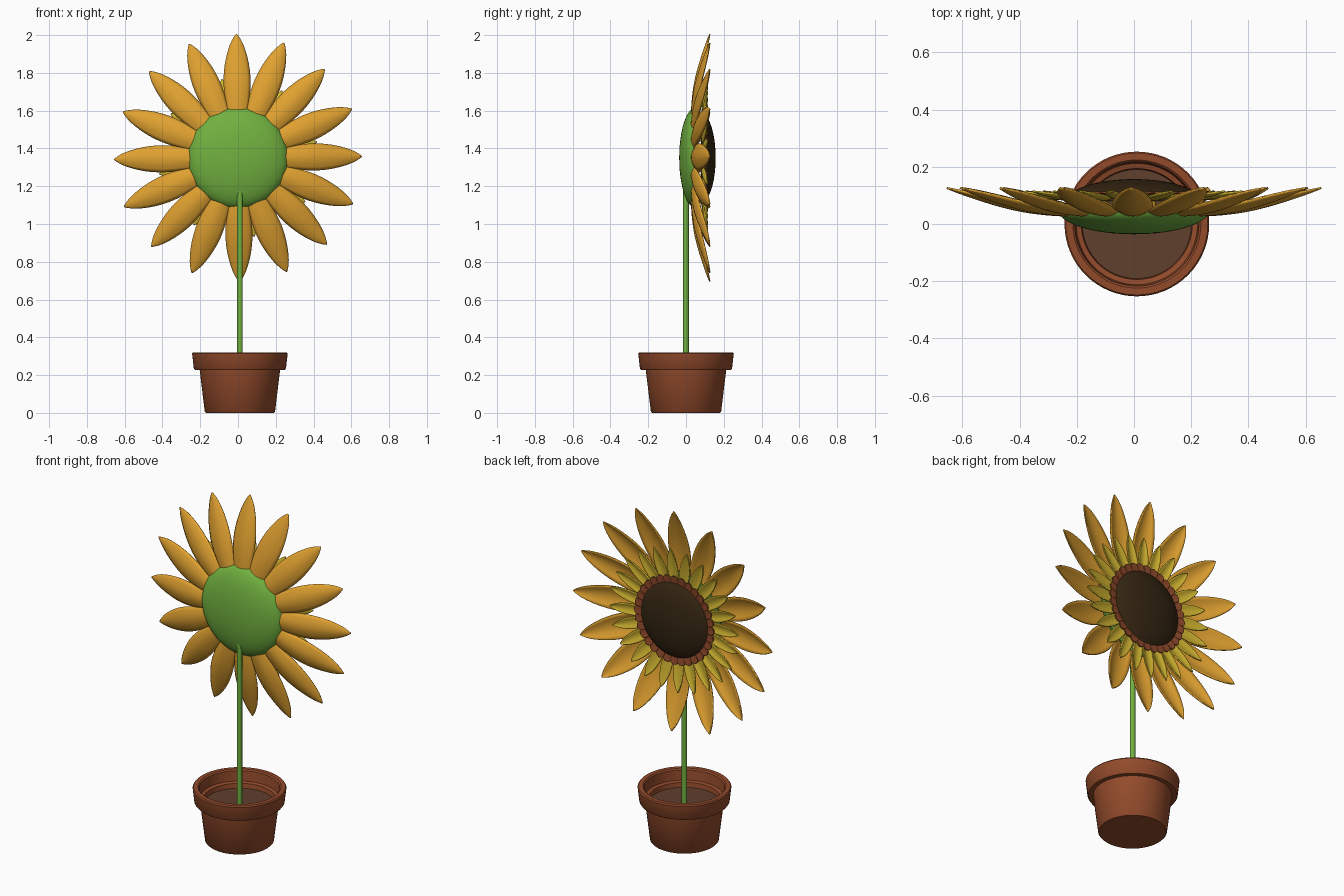
import bpy, bmesh, math
from mathutils import Matrix

if "Cube" in bpy.data.objects:
    bpy.data.objects.remove(bpy.data.objects["Cube"])

HEAD_Z = 1.35   # height of the flower head
STEM_X = 0.01   # pot and stem axis


def material(name, rgb):
    m = bpy.data.materials.new(name)
    m.use_nodes = True
    m.diffuse_color = (*rgb, 1)
    m.node_tree.nodes["Principled BSDF"].inputs["Base Color"].default_value = (*rgb, 1)
    return m


TERRACOTTA = material("terracotta", (0.29, 0.07, 0.024))
SOIL = material("soil", (0.115, 0.05, 0.027))
GREEN = material("leaf green", (0.165, 0.44, 0.05))
ORANGE = material("golden orange", (0.75, 0.36, 0.03))
YELLOW = material("olive yellow", (0.64, 0.46, 0.03))
SEED = material("seed brown", (0.035, 0.019, 0.006))


def finish(bm, name, mat, angle=40):
    mesh = bpy.data.meshes.new(name)
    bm.to_mesh(mesh)
    bm.free()
    obj = bpy.data.objects.new(name, mesh)
    bpy.context.collection.objects.link(obj)
    mesh.materials.append(mat)
    bpy.ops.object.select_all(action="DESELECT")
    obj.select_set(True)
    bpy.context.view_layer.objects.active = obj
    bpy.ops.object.shade_smooth_by_angle(angle=math.radians(angle))
    return obj


def lathe(name, profile, mat, matrix, steps=64):
    """Revolve (radius, height) points around z, then place the result."""
    bm = bmesh.new()
    verts = [bm.verts.new((r, 0, z)) for r, z in profile]
    edges = [bm.edges.new(pair) for pair in zip(verts, verts[1:])]
    bmesh.ops.spin(bm, geom=verts + edges, axis=(0, 0, 1), cent=(0, 0, 0),
                   angle=math.tau, steps=steps)
    bmesh.ops.remove_doubles(bm, verts=bm.verts, dist=0.0005)
    bmesh.ops.recalc_face_normals(bm, faces=bm.faces)
    bm.transform(matrix)
    return finish(bm, name, mat)


def dome(name, radius, depth, y, facing, mat):
    """Flattened half ellipsoid pointing to +y (facing 1) or -y (facing -1)."""
    n = 12
    arc = [(radius * math.cos(i / n * math.pi / 2), depth * math.sin(i / n * math.pi / 2))
           for i in range(n + 1)]
    place = Matrix.Translation((0, y, HEAD_Z)) @ Matrix.Rotation(-facing * math.pi / 2, 4, "X")
    return lathe(name, [(0, 0)] + arc, mat, place)


def petal_ring(name, count, start, outline, cup, mat):
    """Ring of cupped petals; outline rows are (radius, half width, y)."""
    widest = max(w for _, w, _ in outline)
    bm = bmesh.new()
    for k in range(count):
        turn = Matrix.Rotation(-math.radians(start) - k * math.tau / count, 4, "Y")
        place = Matrix.Translation((0, 0, HEAD_Z)) @ turn
        rows = []
        for r, w, y in outline:
            rows.append([bm.verts.new(place @ Matrix.Translation(
                (r, y + cup * u * u * w / widest, u * w)).translation)
                for u in (-1, -0.5, 0, 0.5, 1)])
        for a, b in zip(rows, rows[1:]):
            for i in range(4):
                bm.faces.new((a[i], a[i + 1], b[i + 1], b[i]))
    obj = finish(bm, name, mat, 60)
    sub = obj.modifiers.new("smooth", "SUBSURF")
    sub.levels = sub.render_levels = 1
    thick = obj.modifiers.new("thickness", "SOLIDIFY")
    thick.thickness = 0.006
    thick.offset = 0
    return obj


# Pot with a stepped rim, and the soil inside
at_pot = Matrix.Translation((STEM_X, 0, 0))
lathe("pot", [(0, 0), (0.18, 0), (0.186, 0.006), (0.213, 0.228), (0.238, 0.228),
              (0.244, 0.236), (0.253, 0.314), (0.248, 0.321), (0.224, 0.321),
              (0.217, 0.314), (0.212, 0.255), (0.194, 0.25), (0.188, 0.2), (0, 0.2)],
      TERRACOTTA, at_pot)
lathe("soil", [(0, 0.205), (0.192, 0.205), (0.192, 0.222), (0, 0.222)], SOIL, at_pot)

# Stem
lathe("stem", [(0, 0.21), (0.015, 0.21), (0.015, 1.2), (0, 1.21)], GREEN, at_pot, 16)

# Flower head: green back and dark seed face
dome("flower_back", 0.265, 0.086, 0.05, -1, GREEN)
dome("seed_face", 0.235, 0.077, 0.08, 1, SEED)

# Petals, from the outside in
petal_ring("outer_petals", 16, 0.7,
           [(0.15, 0.04, 0.028), (0.25, 0.056, 0.026), (0.35, 0.069, 0.035),
            (0.42, 0.072, 0.047), (0.5, 0.064, 0.069), (0.58, 0.043, 0.096),
            (0.625, 0.023, 0.113), (0.655, 0.002, 0.126)], 0.025, ORANGE)
petal_ring("inner_petals", 24, 11.6,
           [(0.16, 0.022, 0.08), (0.25, 0.032, 0.084), (0.31, 0.036, 0.09),
            (0.37, 0.026, 0.1), (0.405, 0.013, 0.108), (0.425, 0.002, 0.114)], 0.012, YELLOW)
petal_ring("seed_rim", 32, 0,
           [(0.19, 0.02, 0.1), (0.23, 0.027, 0.107), (0.25, 0.024, 0.109),
            (0.259, 0.015, 0.11), (0.263, 0.004, 0.11)], 0.002, TERRACOTTA)
